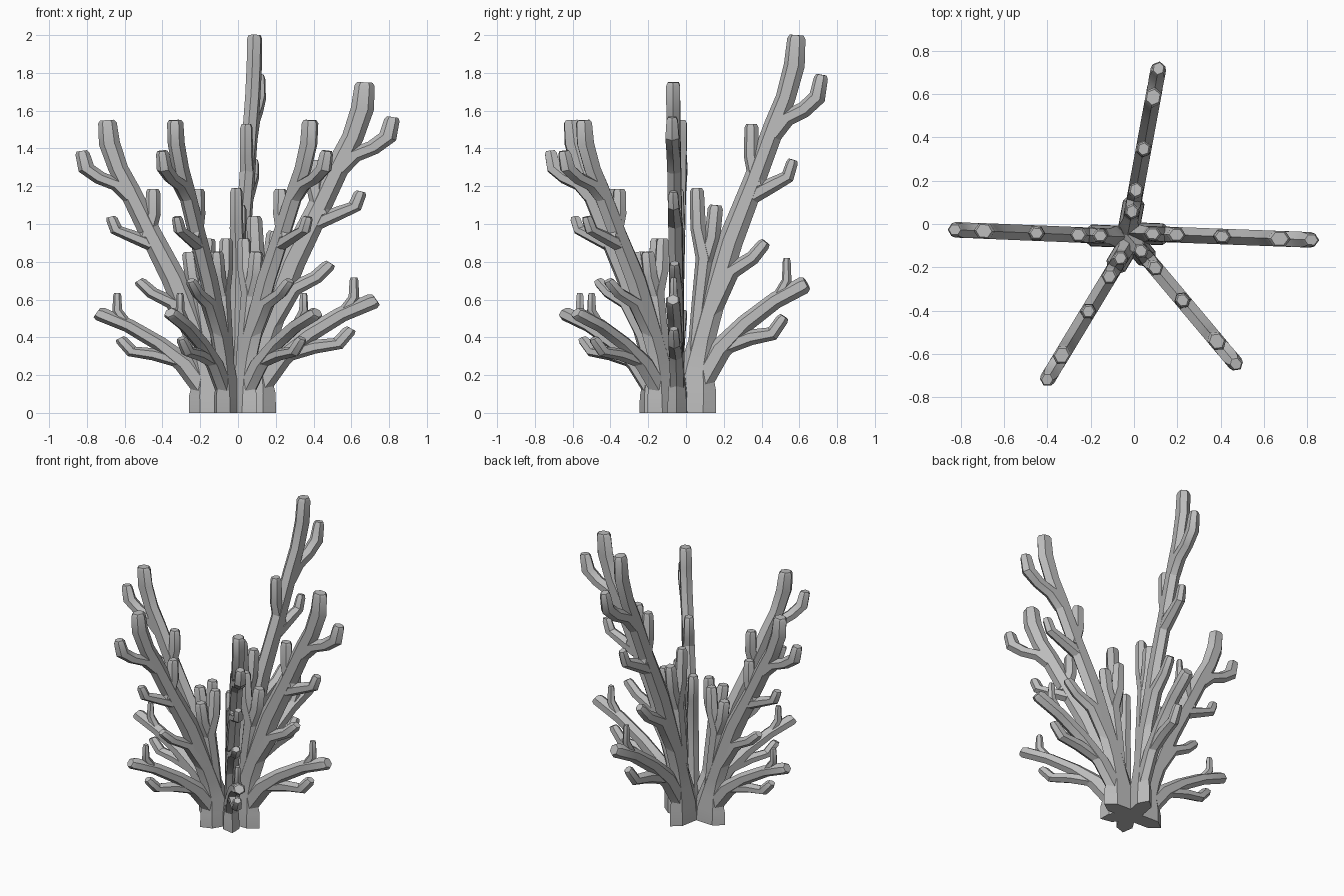
import bpy, bmesh
from mathutils import Vector

cube = bpy.data.objects.get("Cube")
if cube:
    bpy.data.objects.remove(cube)

mat = bpy.data.materials.new("coral grey")
mat.use_nodes = True
grey = (0.5, 0.5, 0.5, 1)
mat.diffuse_color = grey
mat.node_tree.nodes["Principled BSDF"].inputs["Base Color"].default_value = grey

# Branch paths of one flat fan: (distance outward, height, half width)
trunk = [(.04, 0, .12), (.045, .12, .115), (.055, .24, .085), (.09, .4, .068),
         (.155, .64, .064), (.235, .91, .066), (.36, 1.23, .058), (.47, 1.53, .056),
         (.525, 1.67, .052), (.57, 1.84, .055), (.582, 2, .048)]
upper_fork = [(.46, 1.47, .045), (.53, 1.56, .045), (.62, 1.605, .043),
              (.69, 1.67, .045), (.713, 1.79, .037)]
inner_twig = [(.38, 1.2, .045), (.345, 1.36, .04), (.345, 1.53, .037)]
outer_twig = [(.35, 1.15, .045), (.46, 1.21, .04), (.535, 1.25, .036), (.563, 1.34, .031)]
middle_branch = [(.13, .52, .05), (.24, .75, .045), (.35, .82, .038), (.42, .905, .034)]
low_branch = [(.07, .14, .06), (.18, .335, .06), (.315, .475, .048), (.47, .595, .045), (.635, .685, .047)]
low_sprig = [(.47, .58, .035), (.53, .7, .026), (.53, .82, .021)]
low_fork = [(.16, .33, .04), (.34, .4, .042), (.455, .42, .038), (.517, .51, .033)]
inner_branch = [(.04, .2, .04), (.07, .55, .042), (.1, .82, .048), (.065, .98, .041), (.058, 1.19, .037)]
inner_fork = [(.09, .76, .042), (.14, .93, .042), (.157, 1.1, .04)]
branches = [trunk, upper_fork, inner_twig, outer_twig, middle_branch,
            low_branch, low_sprig, low_fork, inner_branch, inner_fork]


def add_branch(bm, path, place):
    """Sweep a flattened hexagon along a path, with a slightly chamfered tip."""
    pts = [Vector(p[:2]) for p in path]
    sizes = [p[2] for p in path]
    end = (pts[-1] - pts[-2]).normalized()
    pts.insert(-1, pts[-1] - end * .02)
    sizes[-1:] = [sizes[-1], sizes[-1] * .75]
    rings = []
    for i, (p, a) in enumerate(zip(pts, sizes)):
        before = (p - pts[i - 1]).normalized() if i else Vector((0, 0))
        after = (pts[i + 1] - p).normalized() if i < len(pts) - 1 else Vector((0, 0))
        t = (before + after).normalized()
        if i == 0 and path is trunk:
            t = Vector((0, 1))
        side = Vector((t.y, -t.x))
        b = max(min(a * .8, .036), a * .42)
        ring = []
        for u, w in ((1, 0), (.5, 1), (-.5, 1), (-1, 0), (-.5, -1), (.5, -1)):
            q = p + side * a * u
            ring.append(bm.verts.new(place(q.x, w * b, q.y)))
        rings.append(ring)
    for lo, hi in zip(rings, rings[1:]):
        for k in range(6):
            bm.faces.new((lo[k], lo[k - 1], hi[k - 1], hi[k]))
    bm.faces.new(rings[0])
    bm.faces.new(rings[-1][::-1])


def add_fan(name, foot, tip, height):
    """Stand a fan between its foot edge and its outermost tip."""
    foot, tip = Vector(foot), Vector(tip)
    step = (tip - foot) / .59
    across = Vector((-step.y, step.x)).normalized()

    def place(r, w, z):
        xy = foot + step * (r - .16) + across * w
        return (xy.x, xy.y, max(z * height, 0))

    bm = bmesh.new()
    for path in branches:
        add_branch(bm, path, place)
    bmesh.ops.recalc_face_normals(bm, faces=bm.faces)
    mesh = bpy.data.meshes.new(name)
    bm.to_mesh(mesh)
    bm.free()
    mesh.materials.append(mat)
    obj = bpy.data.objects.new(name, mesh)
    bpy.context.collection.objects.link(obj)
    bpy.ops.object.select_all(action='DESELECT')
    obj.select_set(True)
    bpy.context.view_layer.objects.active = obj
    bpy.ops.object.shade_smooth_by_angle(angle=.6)


add_fan("back_fan", (.01, .16), (.12, .755), 1)
add_fan("left_fan", (.2, -.05), (.86, -.075), .875)
add_fan("right_fan", (-.26, -.05), (-.865, -.025), .775)
add_fan("front_left_fan", (.1, -.205), (.495, -.675), .775)
add_fan("front_right_fan", (-.115, -.245), (-.42, -.75), .775)
